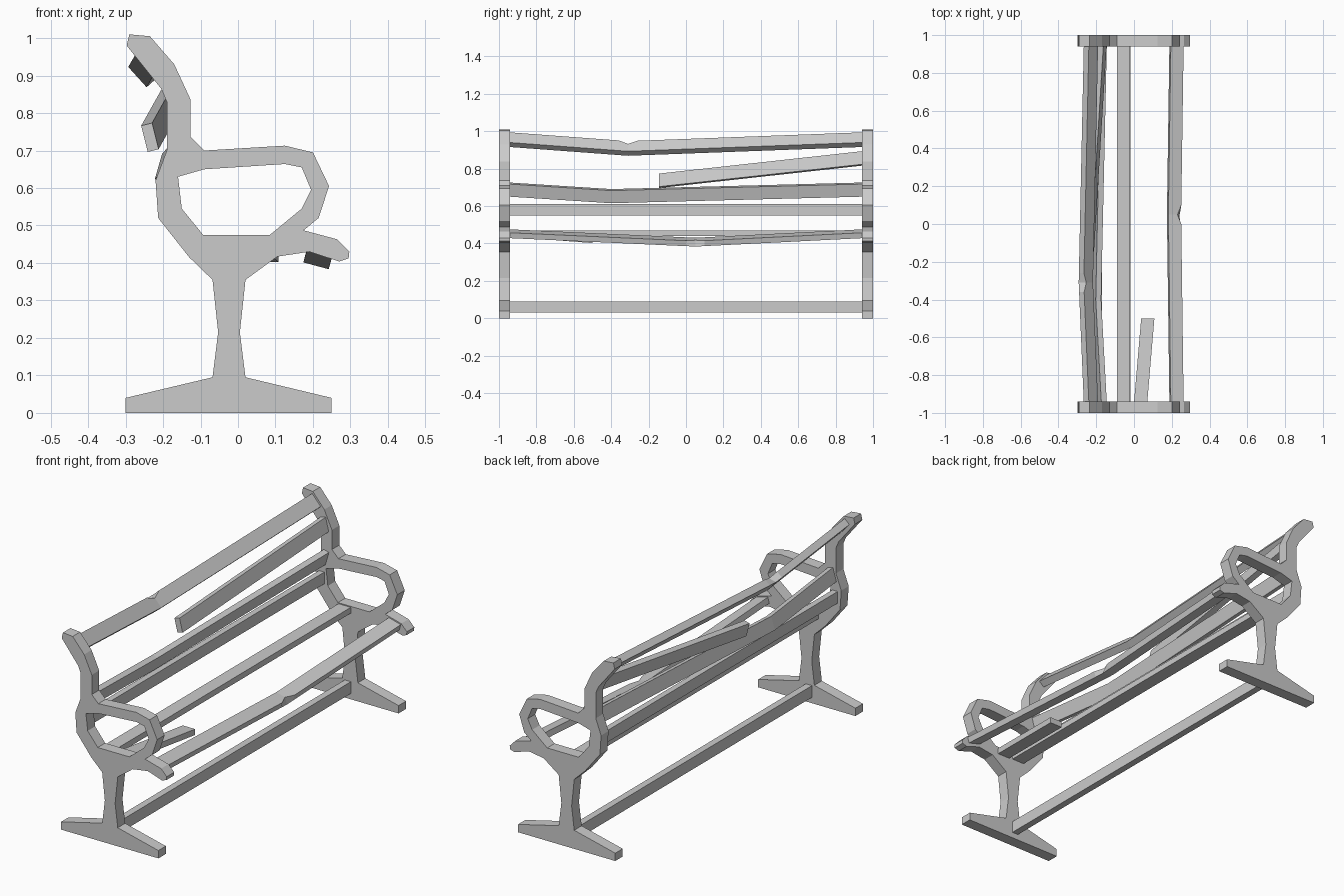
import bpy, bmesh
from math import radians, cos, sin, pi

if "Cube" in bpy.data.objects:
    bpy.data.objects.remove(bpy.data.objects["Cube"])

OUTER = [(-.30, 0), (.25, 0), (.25, .04), (.02, .095), (.005, .215), (.02, .355),
         (.105, .417), (.19, .43), (.27, .404), (.295, .412), (.297, .43), (.265, .463),
         (.175, .487), (.215, .52), (.243, .605), (.20, .695), (.125, .713),
         (-.09, .70), (-.127, .737), (-.127, .837), (-.17, .93), (-.235, 1.005),
         (-.29, 1.01), (-.297, .98), (-.205, .865), (-.19, .83), (-.19, .70),
         (-.22, .62), (-.213, .52), (-.13, .415), (-.068, .355), (-.053, .215),
         (-.068, .095), (-.30, .04)]
HOLE = [(-.16, .63), (-.09, .65), (.125, .664), (.17, .655), (.195, .595),
        (.17, .545), (.085, .475), (-.093, .475), (-.15, .545)]


def finish(name, bm):
    bmesh.ops.recalc_face_normals(bm, faces=bm.faces)
    me = bpy.data.meshes.new(name)
    bm.to_mesh(me)
    bm.free()
    ob = bpy.data.objects.new(name, me)
    bpy.context.collection.objects.link(ob)
    return ob


# Cast end frame: filled profile with the armrest opening
def frame_mesh():
    cu = bpy.data.curves.new("frame_profile", 'CURVE')
    cu.dimensions = '2D'
    cu.fill_mode = 'BOTH'
    cu.extrude = .03
    for pts in (OUTER, HOLE):
        sp = cu.splines.new('POLY')
        sp.points.add(len(pts) - 1)
        for p, (x, z) in zip(sp.points, pts):
            p.co = (x, z, 0, 1)
        sp.use_cyclic_u = True
        sp.use_smooth = False
    helper = bpy.data.objects.new("frame_profile", cu)
    bpy.context.collection.objects.link(helper)
    me = bpy.data.meshes.new_from_object(helper)
    bpy.data.objects.remove(helper)
    bm = bmesh.new()
    bm.from_mesh(me)
    bmesh.ops.remove_doubles(bm, verts=bm.verts, dist=.0005)
    for v in bm.verts:
        v.co = (v.co.x, v.co.z, v.co.y)
    for f in bm.faces:
        f.smooth = False
    return bm


left = finish("left_end_frame", frame_mesh())
left.location.y = -.97
right = bpy.data.objects.new("right_end_frame", left.data)
right.location.y = .97
bpy.context.collection.objects.link(right)


# Plank swept through stations (y, x, z); a chip pulls one corner in at the middle station
def slat(name, stations, width, thick, angle, chip=None):
    a = radians(angle)
    st = list(stations)
    if chip is not None:
        p, m, q = st
        near = lambda e: tuple(b + (c - b) * .05 / abs(e[0] - m[0]) for b, c in zip(m, e))
        st = [p, near(p), m, near(q), q]
    bm = bmesh.new()
    rings = []
    for i, (y, x, z) in enumerate(st):
        ring = []
        for k, (su, sv) in enumerate(((-1, -1), (1, -1), (1, 1), (-1, 1))):
            u, v = su * width / 2, sv * thick / 2
            if chip == k and i == 2:
                u -= su * .02
            ring.append(bm.verts.new((x + u * cos(a) - v * sin(a), y,
                                      z + u * sin(a) + v * cos(a))))
        rings.append(ring)
    for r, s in zip(rings, rings[1:]):
        for k in range(4):
            bm.faces.new((r[k], r[(k + 1) % 4], s[(k + 1) % 4], s[k]))
    bm.faces.new(rings[0])
    bm.faces.new(rings[-1])
    return finish(name, bm)


E = .945
# Foot stretcher
slat("foot_stretcher", [(-E, -.037, .06), (E, -.037, .06)], .035, .06, 0)
# Seat slats: whole, snapped and sagging
slat("rear_seat_slat", [(-E, -.055, .455), (E, -.055, .455)], .07, .03, 0)
slat("broken_seat_slat", [(-E, .035, .452), (-.5, .073, .417)], .07, .03, 0)
slat("front_seat_slat", [(-E, .225, .452), (.05, .212, .407), (E, .225, .452)],
     .07, .03, -15, chip=2)
# Back slats from bottom to top
slat("lowest_back_slat", [(-E, -.185, .58), (E, -.185, .58)], .06, .03, 90)
slat("sagging_back_slat", [(-E, -.168, .688), (-.4, -.198, .653), (E, -.168, .688)],
     .07, .03, 74)
slat("broken_back_slat", [(-.145, -.235, .735), (E, -.168, .855)], .072, .03, 104)
slat("top_back_slat", [(-E, -.228, .955), (-.31, -.255, .908), (E, -.228, .955)],
     .073, .036, -48, chip=3)
